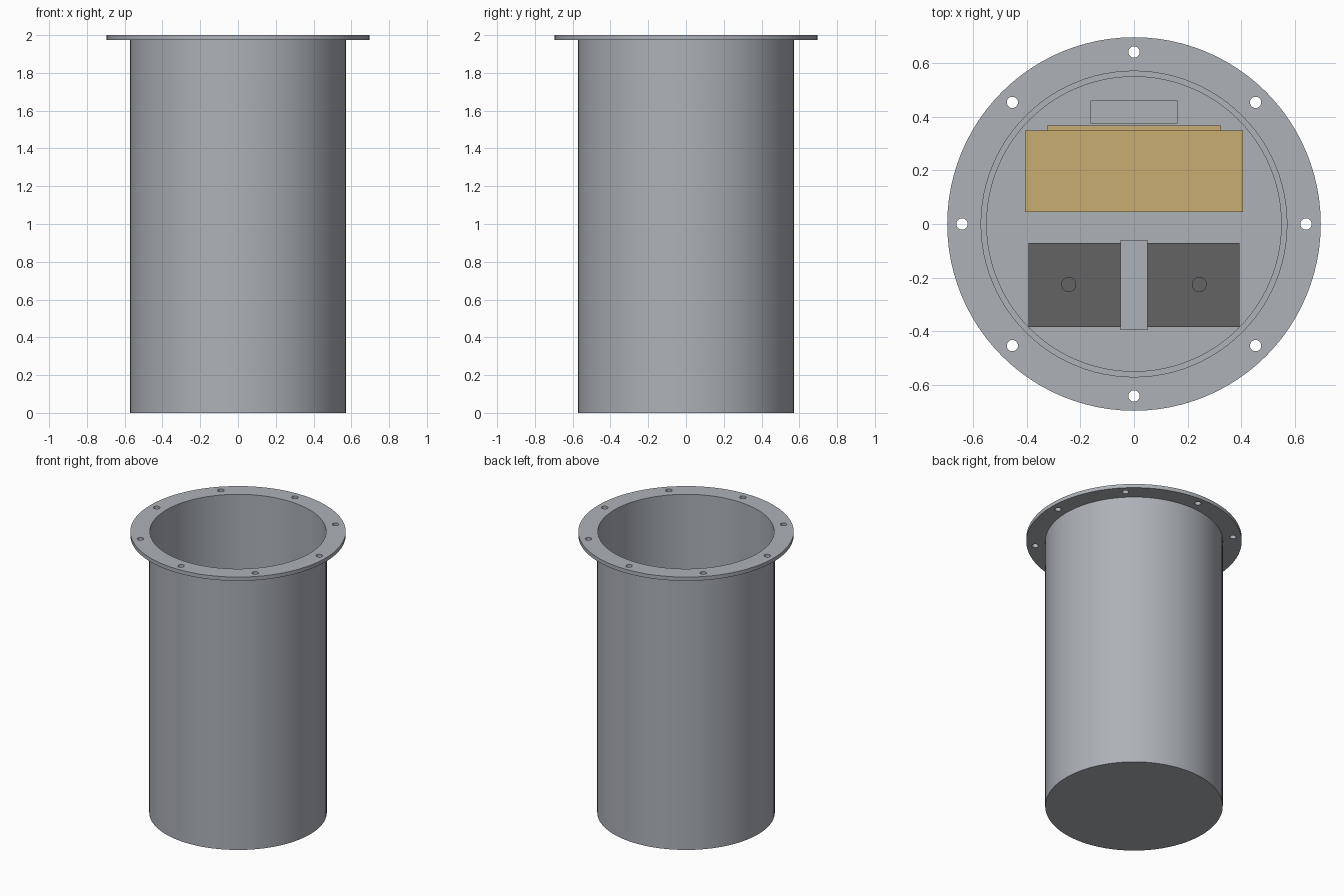
import bpy, bmesh, math
from mathutils import Matrix, Vector

if "Cube" in bpy.data.objects:
    bpy.data.objects.remove(bpy.data.objects["Cube"])

SEG = 96


def material(name, rgb):
    m = bpy.data.materials.new(name)
    m.diffuse_color = (*rgb, 1.0)
    m.use_nodes = True
    m.node_tree.nodes["Principled BSDF"].inputs["Base Color"].default_value = m.diffuse_color
    return m


steel = material("grey_steel", (0.42, 0.445, 0.48))
tan = material("tan_case", (0.58, 0.42, 0.17))
dark = material("dark_battery", (0.125, 0.125, 0.125))


def add_object(name, bm, mat, smooth=False):
    bmesh.ops.recalc_face_normals(bm, faces=bm.faces)
    mesh = bpy.data.meshes.new(name)
    bm.to_mesh(mesh)
    bm.free()
    mesh.materials.append(mat)
    ob = bpy.data.objects.new(name, mesh)
    bpy.context.collection.objects.link(ob)
    if smooth:
        bpy.ops.object.select_all(action='DESELECT')
        ob.select_set(True)
        bpy.context.view_layer.objects.active = ob
        bpy.ops.object.shade_smooth_by_angle(angle=math.radians(30))
    return ob


def box(name, x0, x1, y0, y1, z0, z1, mat):
    bm = bmesh.new()
    bmesh.ops.create_cube(bm, size=1)
    bmesh.ops.scale(bm, vec=(x1 - x0, y1 - y0, z1 - z0), verts=bm.verts)
    bmesh.ops.translate(bm, vec=((x0 + x1) / 2, (y0 + y1) / 2, (z0 + z1) / 2), verts=bm.verts)
    return add_object(name, bm, mat)


def cylinder(name, x, y, z0, z1, r, mat, seg=SEG):
    bm = bmesh.new()
    bmesh.ops.create_cone(bm, cap_ends=True, segments=seg, radius1=r, radius2=r,
                          depth=z1 - z0, matrix=Matrix.Translation((x, y, (z0 + z1) / 2)))
    return add_object(name, bm, mat, True)


def lathe(name, profile, mat):
    bm = bmesh.new()
    verts = [bm.verts.new((r, 0, z)) for r, z in profile]
    edges = [bm.edges.new(pair) for pair in zip(verts, verts[1:])]
    bmesh.ops.spin(bm, geom=verts + edges, cent=(0, 0, 0), axis=(0, 0, 1),
                   angle=math.tau, steps=SEG, use_duplicate=False)
    bmesh.ops.remove_doubles(bm, verts=bm.verts, dist=1e-5)
    return add_object(name, bm, mat, True)


# Thin-walled canister, open at the top
lathe("canister", [(0, 0), (0.573, 0), (0.573, 2.0), (0.569, 2.0),
                   (0.569, 0.012), (0, 0.012)], steel)


# Bolt flange: filled flat outline with bore and eight bolt holes
curve = bpy.data.curves.new("flange_outline", 'CURVE')
curve.dimensions = '2D'
curve.fill_mode = 'BOTH'
curve.extrude = 0.0135


def ring(cx, cy, r, seg):
    s = curve.splines.new('POLY')
    s.points.add(seg - 1)
    for i, p in enumerate(s.points):
        a = math.tau * i / seg
        p.co = (cx + r * math.cos(a), cy + r * math.sin(a), 0, 1)
    s.use_cyclic_u = True


ring(0, 0, 0.695, SEG)
ring(0, 0, 0.572, SEG)
for i in range(8):
    a = math.tau * i / 8
    ring(0.64 * math.cos(a), 0.64 * math.sin(a), 0.021, 24)
outline = bpy.data.objects.new("flange_outline", curve)
bpy.context.collection.objects.link(outline)
bpy.context.view_layer.update()
filled = bpy.data.meshes.new_from_object(
    outline.evaluated_get(bpy.context.evaluated_depsgraph_get()))
bpy.data.objects.remove(outline)
bm = bmesh.new()
bm.from_mesh(filled)
bmesh.ops.remove_doubles(bm, verts=bm.verts, dist=1e-5)
bmesh.ops.translate(bm, vec=Vector((0, 0, 1.9865)), verts=bm.verts)
for f in bm.faces:
    f.material_index = 0
add_object("bolt_flange", bm, steel, True)

# Equipment plate on the canister floor
cylinder("equipment_plate", 0, 0, 0.012, 0.04, 0.55, steel)

# Tan equipment case with a raised door and a grey junction box behind it
box("equipment_case", -0.405, 0.405, 0.045, 0.348, 0.04, 0.75, tan)
box("case_door", -0.323, 0.323, 0.348, 0.367, 0.12, 0.67, tan)
box("junction_box", -0.162, 0.162, 0.374, 0.46, 0.04, 0.4, steel)

# Battery with hold-down strap and two terminals
box("battery", -0.393, 0.393, -0.383, -0.07, 0.04, 0.6, dark)
box("battery_strap_top", -0.05, 0.05, -0.395, -0.06, 0.6, 0.615, steel)
box("battery_strap_front", -0.05, 0.05, -0.395, -0.383, 0.04, 0.6, steel)
box("battery_strap_back", -0.05, 0.05, -0.07, -0.06, 0.04, 0.6, steel)
for side, x in (("left", -0.243), ("right", 0.243)):
    cylinder("battery_terminal_" + side, x, -0.225, 0.6, 0.63, 0.028, dark, 24)
